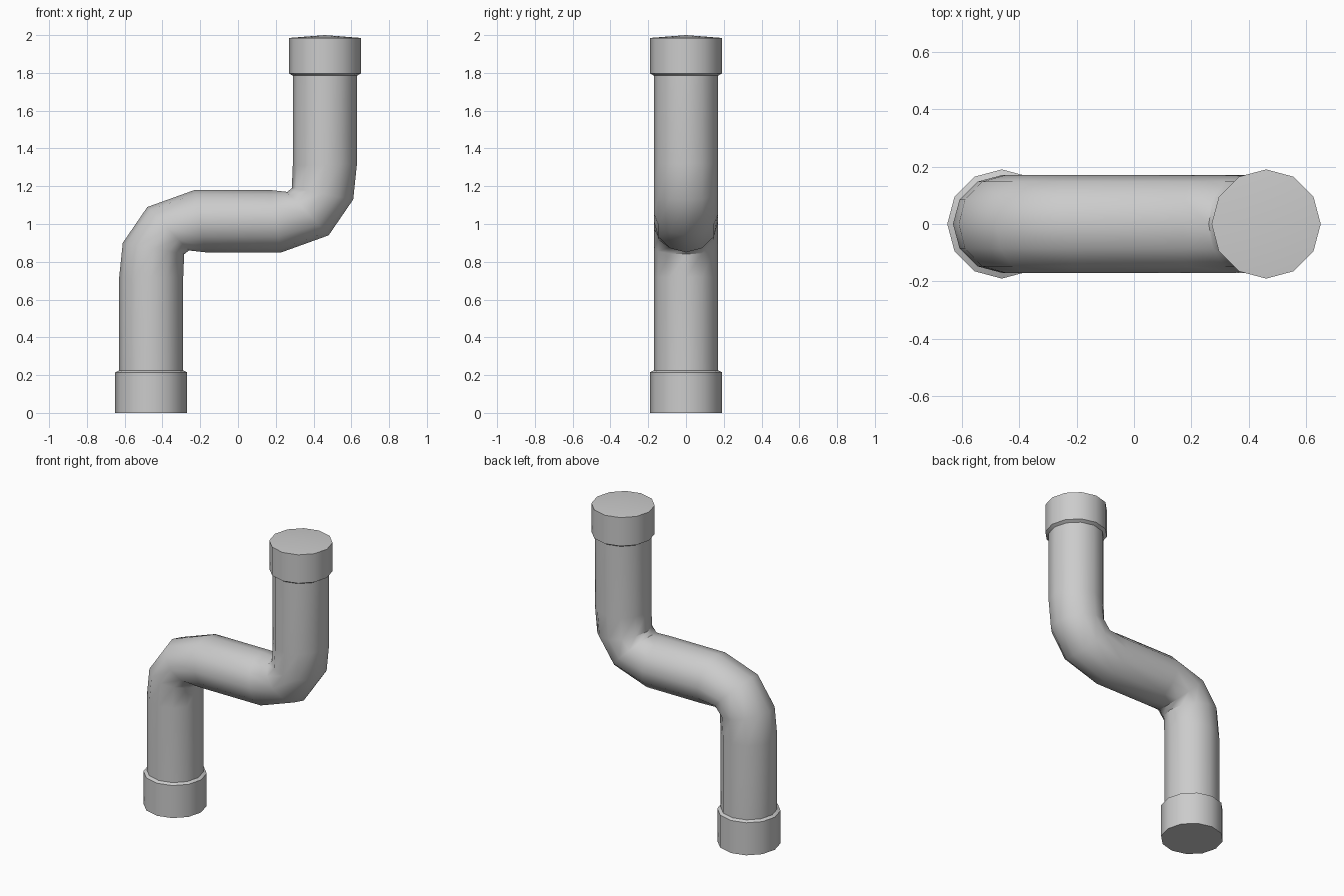
import bpy, bmesh, math
from mathutils import Vector

if "Cube" in bpy.data.objects:
    bpy.data.objects.remove(bpy.data.objects["Cube"])

SIDES = 12
R_PIPE, R_COLLAR, X_END = 0.17, 0.19, 0.46


def make_tube(name, rings, cap_rise=0.0):
    """Loft 12-sided rings; each ring = (outer xz, inner xz, y radius)."""
    bm = bmesh.new()
    loops = []
    for outer, inner, ry in rings:
        a, b = Vector(outer), Vector(inner)
        mid, half = (a + b) / 2, (b - a) / 2
        loop = []
        for i in range(SIDES):
            t = 2 * math.pi * i / SIDES
            p = mid + half * math.cos(t)
            loop.append(bm.verts.new((p.x, ry * math.sin(t), p.y)))
        loops.append(loop)
    for lo, hi in zip(loops, loops[1:]):
        for i in range(SIDES):
            j = (i + 1) % SIDES
            bm.faces.new((lo[i], lo[j], hi[j], hi[i]))
    # End caps; the last may rise to a shallow point
    bm.faces.new(loops[0][::-1])
    a, b = Vector(rings[-1][0]), Vector(rings[-1][1])
    mid = (a + b) / 2
    tip = bm.verts.new((mid.x, 0, mid.y + cap_rise))
    for i in range(SIDES):
        bm.faces.new((loops[-1][i], loops[-1][(i + 1) % SIDES], tip))
    bmesh.ops.recalc_face_normals(bm, faces=bm.faces)
    me = bpy.data.meshes.new(name)
    bm.to_mesh(me)
    bm.free()
    ob = bpy.data.objects.new(name, me)
    bpy.context.collection.objects.link(ob)
    bpy.context.view_layer.objects.active = ob
    ob.select_set(True)
    bpy.ops.object.shade_smooth_by_angle(angle=math.radians(40))
    ob.select_set(False)
    return ob


def level(x, z, r):
    return ((x - r, z), (x + r, z), r)


# Lower bend as outer/inner edge points; the upper bend is its half-turn copy
bend = [((-0.63, 0.71), (-0.29, 0.72), R_PIPE),
        ((-0.61, 0.90), (-0.285, 0.84), R_PIPE),
        ((-0.48, 1.09), (-0.26, 0.86), R_PIPE),
        ((-0.23, 1.18), (-0.17, 0.85), R_PIPE)]


def turn(p):
    return (-p[0], 2.03 - p[1])


# Swap outer and inner so the rings stay untwisted
upper = [(turn(i), turn(o), r) for o, i, r in reversed(bend)]

# Whole pipe with a collar at each end
make_tube("bent_pipe_with_collars",
          [level(-X_END, 0, R_COLLAR), level(-X_END, 0.215, R_COLLAR),
           level(-X_END, 0.225, R_PIPE)]
          + bend + upper +
          [level(X_END, 1.785, R_PIPE), level(X_END, 1.797, R_COLLAR),
           level(X_END, 1.985, R_COLLAR)], cap_rise=0.015)
